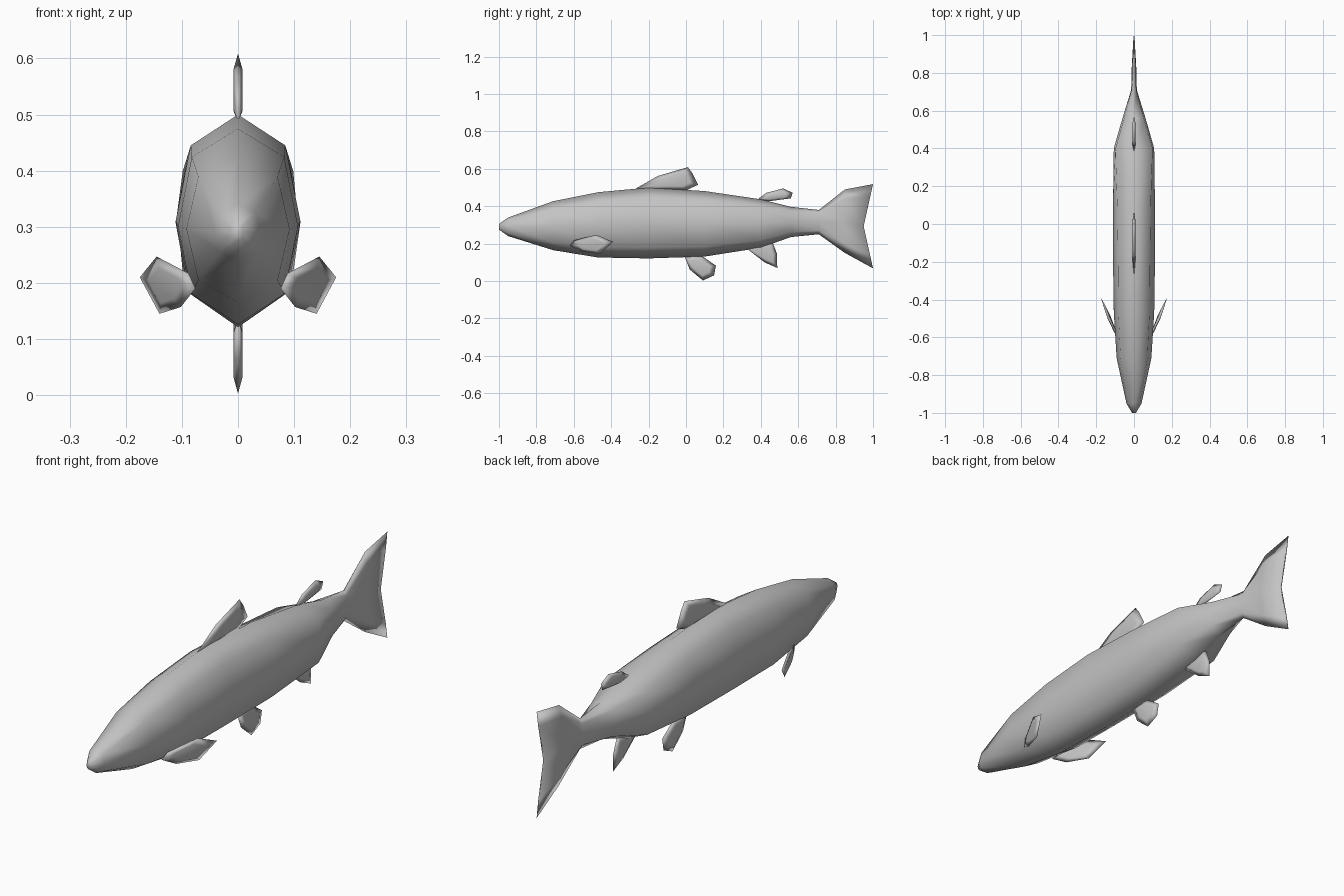
import bpy, bmesh
from mathutils import Vector

if "Cube" in bpy.data.objects:
    bpy.data.objects.remove(bpy.data.objects["Cube"], do_unlink=True)

# Single plain grey
GREY = (0.55, 0.55, 0.55, 1.0)
grey = bpy.data.materials.new("plain grey")
grey.use_nodes = True
grey.diffuse_color = GREY
grey.node_tree.nodes["Principled BSDF"].inputs["Base Color"].default_value = GREY


def finish(name, bm):
    bmesh.ops.recalc_face_normals(bm, faces=bm.faces)
    for f in bm.faces:
        f.smooth = True
    mesh = bpy.data.meshes.new(name)
    bm.to_mesh(mesh)
    bm.free()
    mesh.materials.append(grey)
    obj = bpy.data.objects.new(name, mesh)
    bpy.context.collection.objects.link(obj)
    return obj


def bridge(bm, a, b):
    n = len(a)
    for i in range(n):
        j = (i + 1) % n
        bm.faces.new((a[i], a[j], b[j], b[i]))


# Body and tail: y, top z, bottom z, half width, shoulder ratio, notch depth
STATIONS = [
    (-1.00, 0.305, 0.275, 0.010, 0.75, 0),
    (-0.95, 0.340, 0.240, 0.040, 0.78, 0),
    (-0.71, 0.427, 0.165, 0.092, 0.77, 0),
    (-0.47, 0.475, 0.126, 0.107, 0.77, 0),
    (-0.20, 0.500, 0.121, 0.111, 0.76, 0),
    (0.10, 0.481, 0.131, 0.111, 0.80, 0),
    (0.40, 0.437, 0.178, 0.107, 0.92, 0),
    (0.56, 0.397, 0.235, 0.061, 0.85, 0),
    (0.71, 0.380, 0.250, 0.015, 0.80, 0),
    (0.85, 0.490, 0.150, 0.012, 0.80, 0.02),
    (1.00, 0.518, 0.068, 0.004, 0.80, 0.05),
]


def ring(bm, y, top, bottom, w, s, notch):
    section = [(0, 1), (s, 0.855), (1, 0.5), (s, 0.155),
               (0, 0), (-s, 0.155), (-1, 0.5), (-s, 0.855)]
    return [bm.verts.new((x * w,
                          y - notch * (1 - abs(2 * f - 1)),
                          bottom + f * (top - bottom))) for x, f in section]


bm = bmesh.new()
rings = [ring(bm, *st) for st in STATIONS]
for a, b in zip(rings, rings[1:]):
    bridge(bm, a, b)
bm.faces.new(rings[0])
# Split tail edge closed with a strip of faces between its two sides
e = rings[-1]
bm.faces.new((e[0], e[1], e[7]))
bm.faces.new((e[1], e[2], e[6], e[7]))
bm.faces.new((e[2], e[3], e[5], e[6]))
bm.faces.new((e[3], e[4], e[5]))
finish("body_and_tail", bm)


# Fins: thin lens-shaped plates, sharp at the outline and thicker inside
def fin(name, points, normal, thickness=0.008, inset=0.6):
    bm = bmesh.new()
    pts = [Vector(p) for p in points]
    centre = sum(pts, Vector()) / len(pts)
    n = Vector(normal).normalized()
    rim = [bm.verts.new(p) for p in pts]
    for side in (1, -1):
        inner = [bm.verts.new(centre.lerp(p, inset) + n * thickness * side) for p in pts]
        bridge(bm, rim, inner)
        bm.faces.new(inner)
    return finish(name, bm)


MIDDLE_FINS = {
    "dorsal_fin": [(-0.28, 0.488), (-0.15, 0.562), (0.01, 0.609), (0.035, 0.575),
                   (0.065, 0.515), (0.0, 0.485)],
    "adipose_fin": [(0.38, 0.435), (0.43, 0.472), (0.52, 0.495), (0.57, 0.472),
                    (0.56, 0.442), (0.43, 0.425)],
    "anal_fin": [(0.31, 0.185), (0.42, 0.100), (0.488, 0.070), (0.487, 0.145),
                 (0.46, 0.215)],
    "pelvic_fin": [(-0.01, 0.135), (0.02, 0.062), (0.09, 0.003), (0.15, 0.030),
                   (0.16, 0.082), (0.08, 0.138)],
}
for name, outline in MIDDLE_FINS.items():
    fin(name, [(0, y, z) for y, z in outline], (1, 0, 0))

# Pair of side fins, swept back and outward
PECTORAL = [(0.076, -0.62, 0.190), (0.088, -0.60, 0.217), (0.145, -0.48, 0.247),
            (0.175, -0.39, 0.210), (0.140, -0.46, 0.145), (0.102, -0.56, 0.157)]
for side, s in (("left", 1), ("right", -1)):
    fin("pectoral_fin_" + side, [(s * x, y, z) for x, y, z in PECTORAL],
        (s * 0.93, -0.37, 0), 0.006)
